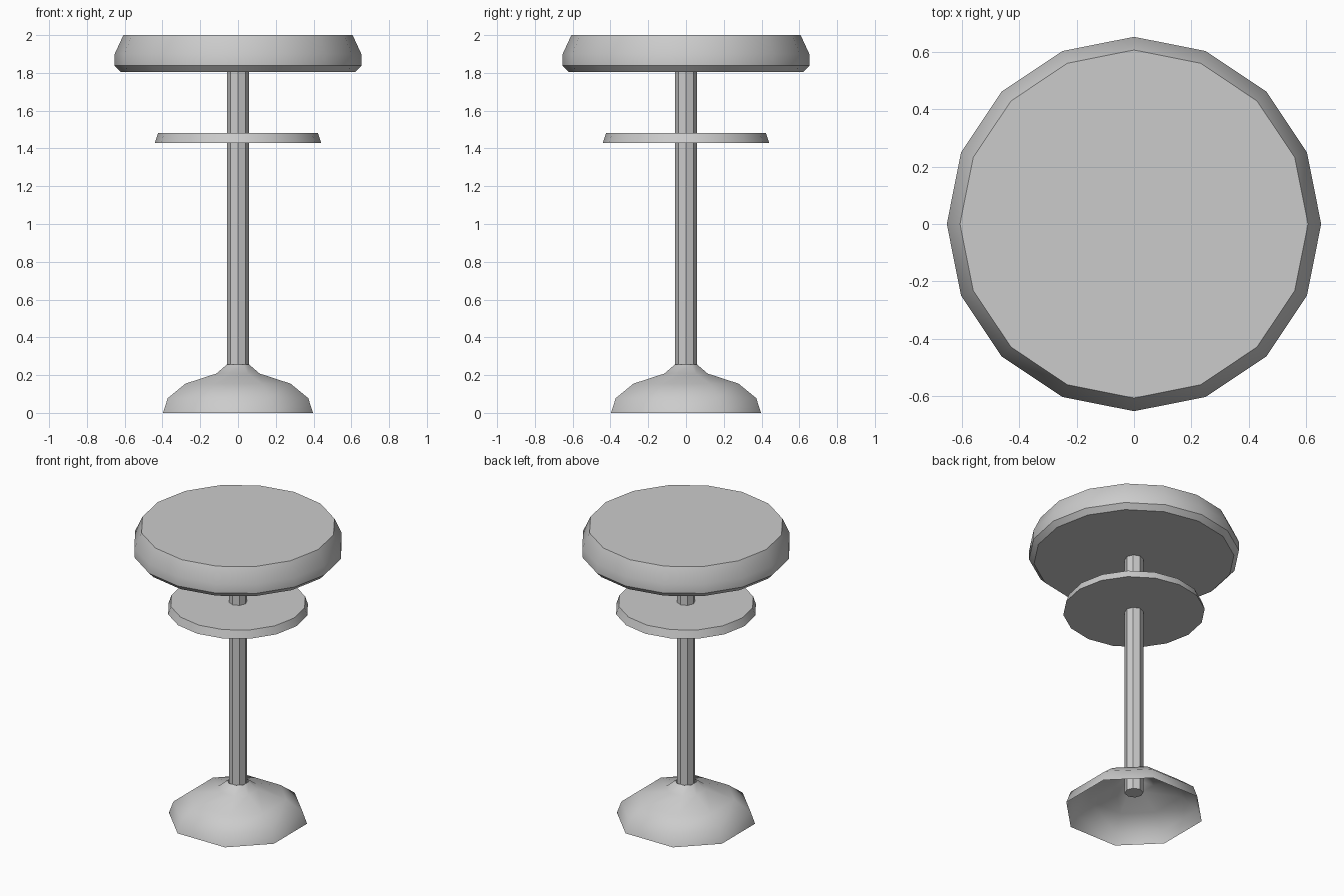
import bpy, bmesh
from math import cos, sin, radians

if "Cube" in bpy.data.objects:
    bpy.data.objects.remove(bpy.data.objects["Cube"])


def even(n):
    """Directions of a regular n-gon with corners on the axes."""
    return [360 * i / n for i in range(n)]


def lathe(name, profile, angles, caps, smooth):
    """Stack rings (radius, z) over the given corner angles."""
    bm = bmesh.new()
    rings = [[bm.verts.new((r * cos(radians(a)), r * sin(radians(a)), z)) for a in angles]
             for r, z in profile]
    n = len(angles)
    for lo, hi in zip(rings, rings[1:]):
        for i in range(n):
            j = (i + 1) % n
            bm.faces.new((lo[i], lo[j], hi[j], hi[i]))
    if caps:
        bm.faces.new(rings[0][::-1])
        bm.faces.new(rings[-1])
    mesh = bpy.data.meshes.new(name)
    bm.to_mesh(mesh)
    bm.free()
    obj = bpy.data.objects.new(name, mesh)
    bpy.context.collection.objects.link(obj)
    bpy.ops.object.select_all(action='DESELECT')
    obj.select_set(True)
    bpy.context.view_layer.objects.active = obj
    bpy.ops.object.shade_smooth_by_angle(angle=radians(smooth))
    return obj


# Padded round seat
lathe("seat", [(0.622, 1.805), (0.653, 1.838), (0.653, 1.90), (0.607, 2.0)],
      even(16), True, 40)

# Foot ring plate below the seat
lathe("plate", [(0.44, 1.43), (0.423, 1.482)], even(16), True, 40)

# Octagonal pole, ending inside the hollow base
lathe("pole", [(0.058, 0.135), (0.058, 1.81)], even(8), True, 30)

# Hollow domed base: rounded-square octagon, wider faces towards the axes
half = 24.3
base_angles = [q + s * half for q in (0, 90, 180, 270) for s in (-1, 1)]
k = 1 / cos(radians(half))
base_profile = [(0.397, 0.0), (0.372, 0.078), (0.278, 0.155), (0.115, 0.208), (0.06, 0.255)]
lathe("base", [(r * k, z) for r, z in base_profile], base_angles, False, 70)
